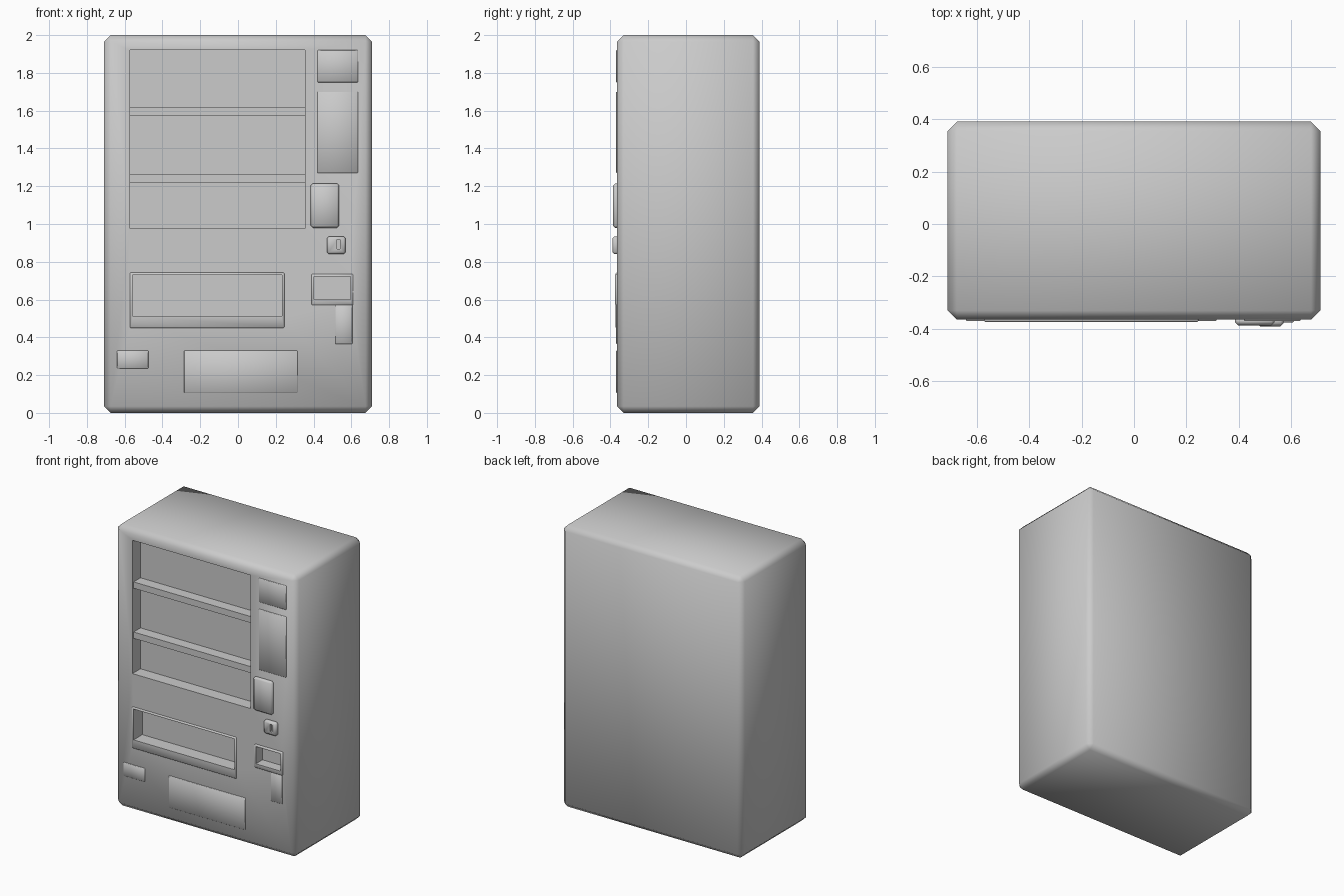
import bpy

if "Cube" in bpy.data.objects:
    bpy.data.objects.remove(bpy.data.objects["Cube"])

FRONT = -0.365


def box(name, x, y, z, bevel=0.0, segments=1):
    """Box from min/max ranges, with optional applied bevel."""
    bpy.ops.mesh.primitive_cube_add(size=1)
    ob = bpy.context.object
    ob.name = name
    ob.location = [(a + b) / 2 for a, b in (x, y, z)]
    ob.scale = [b - a for a, b in (x, y, z)]
    bpy.ops.object.transform_apply(location=True, scale=True)
    if bevel:
        m = ob.modifiers.new("bevel", "BEVEL")
        m.width = bevel
        m.segments = segments
        bpy.ops.object.modifier_apply(modifier=m.name)
    return ob


def cut(ob, x, y, z):
    """Cut a rectangular recess out of an object."""
    cutter = box("cutter", x, y, z)
    cutter.hide_render = True
    bpy.context.view_layer.objects.active = ob
    m = ob.modifiers.new("cut", "BOOLEAN")
    m.operation = "DIFFERENCE"
    m.solver = "EXACT"
    m.object = cutter
    bpy.ops.object.modifier_apply(modifier=m.name)
    bpy.data.objects.remove(cutter, do_unlink=True)


def raised(name, x, z, out, bevel=0.004):
    """Part standing proud of the front face."""
    return box(name, x, (FRONT - out, FRONT + 0.012), z, bevel)


# cabinet
cabinet = box("cabinet", (-0.71, 0.71), (FRONT, 0.39), (0, 2), 0.035)

# frames round the dispensing tray and the coin return
tray_frame = raised("tray_frame", (-0.572, 0.245), (0.45, 0.742), 0.008)
return_frame = raised("coin_return_frame", (0.39, 0.61), (0.57, 0.735), 0.010)

# recesses: display window, tray, coin return
cut(cabinet, (-0.572, 0.355), (-0.5, -0.275), (0.975, 1.92))
for part in (cabinet, tray_frame):
    cut(part, (-0.558, 0.232), (-0.5, -0.275), (0.512, 0.73))
for part in (cabinet, return_frame):
    cut(part, (0.402, 0.595), (-0.5, -0.30), (0.6, 0.722))

# display shelves
for i, z in enumerate((1.22, 1.575)):
    box(f"shelf_{i + 1}", (-0.575, 0.358), (-0.352, -0.27), (z, z + 0.045))

# thin raised panels on the front
for name, x, z in (
    ("upper_display", (0.42, 0.635), (1.75, 1.92)),
    ("selection_panel", (0.42, 0.635), (1.27, 1.70)),
    ("return_plate", (0.515, 0.605), (0.365, 0.575)),
    ("small_label_plate", (-0.64, -0.475), (0.235, 0.33)),
    ("lower_vent_plate", (-0.285, 0.315), (0.105, 0.33)),
):
    raised(name, x, z, 0.005, 0.003)

# payment box and coin slot
raised("payment_box", (0.385, 0.535), (0.98, 1.215), 0.021, 0.011)
coin_slot = raised("coin_slot", (0.47, 0.57), (0.84, 0.935), 0.025, 0.011)
cut(coin_slot, (0.524, 0.54), (-0.5, -0.375), (0.868, 0.918))

# smooth the chamfers, keep recess edges sharp
for ob in list(bpy.context.scene.objects):
    bpy.ops.object.select_all(action="DESELECT")
    ob.select_set(True)
    bpy.context.view_layer.objects.active = ob
    bpy.ops.object.shade_smooth_by_angle(angle=0.9)
